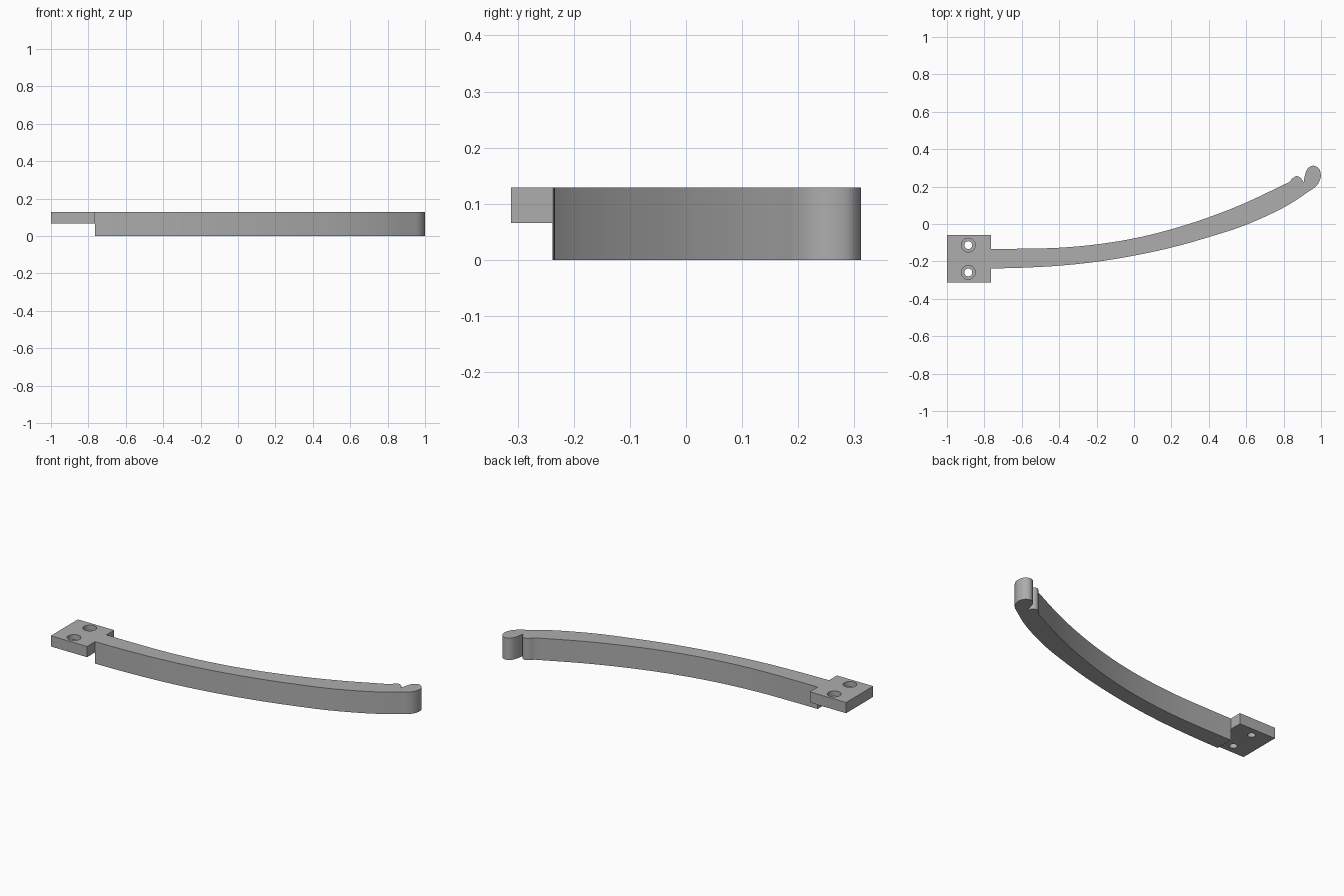
import bpy
import bmesh
import math
from mathutils import Vector

old = bpy.data.objects.get("Cube")
if old:
    bpy.data.objects.remove(old, do_unlink=True)

TOP = 0.129
TAB_BOTTOM = 0.066
TAB_Y = -0.186

grey = bpy.data.materials.new("grey plastic")
grey.use_nodes = True
grey.diffuse_color = (0.42, 0.42, 0.42, 1)
grey.node_tree.nodes["Principled BSDF"].inputs["Base Color"].default_value = (0.42, 0.42, 0.42, 1)


def spline(points, steps):
    """Smooth curve through the points, without its last point."""
    pts = [Vector(p) for p in points]
    pts = [2 * pts[0] - pts[1]] + pts + [2 * pts[-1] - pts[-2]]
    out = []
    for a, b, c, d in zip(pts, pts[1:], pts[2:], pts[3:]):
        for i in range(steps):
            t = i / steps
            out.append(0.5 * (2 * b + (c - a) * t + (2 * a - 5 * b + 4 * c - d) * t * t
                              + (3 * b - a - 3 * c + d) * t ** 3))
    return out


def extrude(name, outline, bottom, top):
    bm = bmesh.new()
    face = bm.faces.new([bm.verts.new((p[0], p[1], bottom)) for p in outline])
    side = bmesh.ops.extrude_face_region(bm, geom=[face])["geom"]
    verts = [v for v in side if isinstance(v, bmesh.types.BMVert)]
    bmesh.ops.translate(bm, verts=verts, vec=(0, 0, top - bottom))
    bmesh.ops.recalc_face_normals(bm, faces=bm.faces)
    mesh = bpy.data.meshes.new(name)
    bm.to_mesh(mesh)
    bm.free()
    mesh.materials.append(grey)
    obj = bpy.data.objects.new(name, mesh)
    bpy.context.collection.objects.link(obj)
    return obj


def select_only(obj):
    bpy.ops.object.select_all(action="DESELECT")
    obj.select_set(True)
    bpy.context.view_layer.objects.active = obj


def smooth(obj):
    select_only(obj)
    bpy.ops.object.shade_smooth_by_angle(angle=math.radians(30))


# Curved arm: front edge, rounded hook, small nub, back edge
front_edge = [(-0.764, -0.238), (-0.6, -0.234), (-0.4, -0.223), (-0.2, -0.202), (0, -0.169),
              (0.2, -0.126), (0.4, -0.07), (0.6, -0.004), (0.8, 0.088), (0.935, 0.174)]
hook = [(0.97, 0.199), (0.99, 0.225), (0.999, 0.258), (0.99, 0.294), (0.96, 0.312),
        (0.93, 0.298), (0.914, 0.262), (0.907, 0.22)]
nub = [(0.907, 0.22), (0.892, 0.245), (0.87, 0.256), (0.85, 0.246), (0.83, 0.224)]
back_edge = [(0.83, 0.224), (0.6, 0.115), (0.4, 0.036), (0.2, -0.028), (0, -0.077),
             (-0.2, -0.109), (-0.4, -0.127), (-0.6, -0.132), (-0.764, -0.133)]
outline = spline(front_edge + hook, 5) + spline(nub, 5) + spline(back_edge, 5)
outline.append(Vector(back_edge[-1]))
smooth(extrude("curved_arm", outline, 0, TOP))

# Mounting tab
tab = extrude("mounting_tab",
              [(x, TAB_Y + y) for x, y in ((-1, -0.126), (-0.764, -0.126),
                                           (-0.764, 0.126), (-1, 0.126))],
              TAB_BOTTOM, TOP)


# Stepped screw holes
def drill(y, radius, bottom):
    ring = [(-0.886 + radius * math.cos(i * math.tau / 32),
             y + radius * math.sin(i * math.tau / 32)) for i in range(32)]
    cutter = extrude("hole_cutter", ring, bottom, TOP + 0.05)
    cutter.hide_render = True
    mod = tab.modifiers.new("hole", "BOOLEAN")
    mod.operation = "DIFFERENCE"
    mod.solver = "EXACT"
    mod.object = cutter
    select_only(tab)
    bpy.ops.object.modifier_apply(modifier=mod.name)
    bpy.data.objects.remove(cutter, do_unlink=True)


for side in (-1, 1):
    y = TAB_Y + side * 0.073
    drill(y, 0.037, TOP - 0.03)
    drill(y, 0.021, TAB_BOTTOM - 0.05)
smooth(tab)
